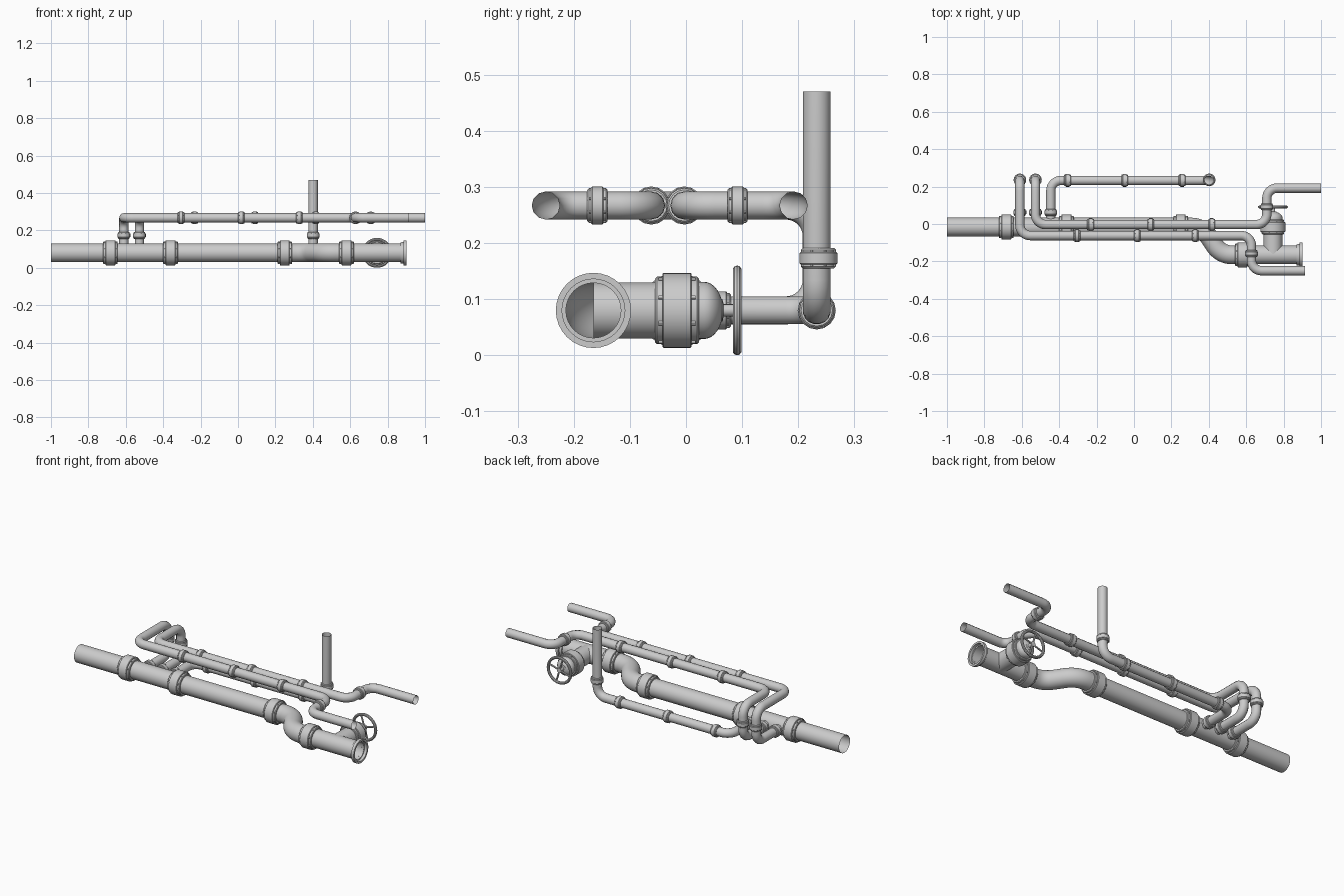
import bpy, bmesh, math
from mathutils import Vector, Matrix

if "Cube" in bpy.data.objects:
    bpy.data.objects.remove(bpy.data.objects["Cube"])

ZL, ZH = 0.08, 0.267          # heights of the low and high pipe runs
YM, YB = -0.016, -0.165       # main pipe centre line before / after the S-bend
X, Y, Z = Vector((1, 0, 0)), Vector((0, 1, 0)), Vector((0, 0, 1))


def add_object(name, bm):
    bmesh.ops.recalc_face_normals(bm, faces=bm.faces)
    mesh = bpy.data.meshes.new(name)
    bm.to_mesh(mesh)
    bm.free()
    ob = bpy.data.objects.new(name, mesh)
    bpy.context.collection.objects.link(ob)
    return ob


def place(ob, pos, axis):
    ob.location = pos
    ob.rotation_euler = axis.to_track_quat('Z', 'Y').to_euler()
    return ob


def rounded_path(points, bend, steps=8):
    """Replace every inner corner by a circular arc of radius bend."""
    pts = [Vector(p) for p in points]
    out = [pts[0]]
    for a, b, c in zip(pts, pts[1:], pts[2:]):
        u, v = (a - b).normalized(), (c - b).normalized()
        half = u.angle(v) / 2
        centre = b + (u + v).normalized() * bend / math.sin(half)
        p0, p1 = b + u * bend / math.tan(half), b + v * bend / math.tan(half)
        r0, r1 = p0 - centre, p1 - centre
        ang = r0.angle(r1)
        for i in range(steps + 1):
            t = i / steps
            out.append(centre + (r0 * math.sin((1 - t) * ang) + r1 * math.sin(t * ang)) / math.sin(ang))
    return out + [pts[-1]]


def pipe(name, points, radius, bend, sides):
    """Open-ended tube swept along a rounded path."""
    path = rounded_path(points, bend)
    bm = bmesh.new()
    tangent = (path[1] - path[0]).normalized()
    side = tangent.orthogonal().normalized()
    prev = None
    for i, p in enumerate(path):
        new = (path[min(i + 1, len(path) - 1)] - path[max(i - 1, 0)]).normalized()
        if 0 < i < len(path) - 1:
            new = ((path[i + 1] - p).normalized() + (p - path[i - 1]).normalized()).normalized()
        side = tangent.rotation_difference(new) @ side
        tangent = new
        up = tangent.cross(side)
        ring = [bm.verts.new(p + radius * (side * math.cos(a) + up * math.sin(a)))
                for a in (2 * math.pi * (k + .5) / sides for k in range(sides))]
        if prev:
            for k in range(sides):
                n = (k + 1) % sides
                bm.faces.new((prev[k], prev[n], ring[n], ring[k]))
        prev = ring
    return add_object(name, bm)


def lathe(profile, sides):
    """Revolve (radius, height) points around z."""
    bm = bmesh.new()
    verts = [bm.verts.new((r, 0, h)) for r, h in profile]
    edges = [bm.edges.new(e) for e in zip(verts, verts[1:])]
    bmesh.ops.spin(bm, geom=verts + edges, cent=(0, 0, 0), axis=(0, 0, 1),
                   angle=2 * math.pi, steps=sides, use_duplicate=False)
    bmesh.ops.remove_doubles(bm, verts=bm.verts, dist=1e-5)
    return bm


coupling_meshes = {}


def coupling(name, pos, axis, r):
    """Bolted collar: wide centre band, two narrower shoulders, ring of bolts."""
    if r not in coupling_meshes:
        small = r < 0.04
        band, shoulder = (0.034, 0.031) if small else (0.067, 0.060)
        w, total = (0.011, 0.018) if small else (0.026, 0.039)
        half = [(r * .98, total), (shoulder - .003, total), (shoulder, total - .003),
                (shoulder, w), (band - .002, w), (band, w - .002)]
        bm = lathe(half + [(a, -h) for a, h in reversed(half)], 16 if small else 32)
        size = 0.004 if small else 0.007
        for k in range(8):
            for s in (-1, 1):
                m = (Matrix.Rotation(math.pi * (k + .5) / 4, 4, 'Z')
                     @ Matrix.Translation((shoulder, 0, s * (w + size * .5))))
                bmesh.ops.create_cone(bm, cap_ends=True, segments=6, radius1=size * .6,
                                      radius2=size * .6, depth=size, matrix=m)
        ob = add_object(name, bm)
        coupling_meshes[r] = ob.data
    else:
        ob = bpy.data.objects.new(name, coupling_meshes[r])
        bpy.context.collection.objects.link(ob)
    return place(ob, pos, axis)


# Main pipe with S-bend, its branch and couplings
R, r = 0.05, 0.025
pipe("main_pipe", [(-1, YM, ZL), (.365, YM, ZL), (.465, YB, ZL), (.885, YB, ZL)], R, .11, 32)
for x, y in ((-.682, YM), (-.361, YM), (.25, YM), (.58, YB)):
    coupling("main_coupling", (x, y, ZL), X, R)

# Open flange at the right end
flange = [(.05, -.03), (.056, -.03), (.058, -.016), (.067, -.016), (.067, 0),
          (.056, 0), (.056, -.016), (.049, -.016)]
place(add_object("end_flange", lathe(flange, 32)), (.9, YB, ZL), X)

# Valve: branch, collar, dome and stem
VX = .743
pipe("valve_branch", [(VX, YB, ZL), (VX, 0, ZL)], R, .05, 32)
coupling("valve_coupling", (VX, -.016, ZL), Y, R)
dome = [(.051, 0)] + [(.051 * math.cos(a), .012 + .034 * math.sin(a))
                      for a in (math.pi / 2 * i / 8 for i in range(8))] + [(0, .046)]
place(add_object("valve_dome", lathe(dome, 32)), (VX, .02, ZL), Y)
stem = [(.02, 0), (.02, .01), (.011, .012), (.011, .03), (.014, .03), (.014, .041), (0, .041)]
place(add_object("valve_stem", lathe(stem, 16)), (VX, .055, ZL), Y)

# Hand wheel
tube = [(.072 + .008 * math.cos(2 * math.pi * i / 10), .008 * math.sin(2 * math.pi * i / 10))
        for i in range(11)]
place(add_object("hand_wheel", lathe(tube, 32)), (VX, .091, ZL), Y)
for k in range(4):
    a = k * math.pi / 2 + .3
    d = X * math.cos(a) + Z * math.sin(a)
    c = Vector((VX, .09, ZL))
    pipe("wheel_spoke", [c + d * .004, c + d * .072], .005, .01, 8)

# Small pipes: two rise behind the main pipe and cross over it, one runs behind
YR = .233
XA, XB, XC = -.61, -.527, -.445
pipe("front_small_pipe", [(XA, YM, ZL), (XA, YR, ZL), (XA, YR, ZH), (XA, -.062, ZH),
                          (.628, -.062, ZH), (.628, -.25, ZH), (.915, -.25, ZH)], r, .055, 12)
pipe("middle_small_pipe", [(XB, YM, ZL), (XB, YR, ZL), (XB, YR, ZH), (XB, -.003, ZH),
                           (.71, -.003, ZH), (.71, .192, ZH), (1, .192, ZH)], r, .055, 12)
pipe("rear_small_pipe", [(XC, YM, ZL), (XC, YR, ZL), (.402, YR, ZL), (.402, YR, .47)], r, .055, 16)

# Small couplings
for x in (XA, XB, XC):
    coupling("branch_coupling", (x, .062, ZL), Y, r)
for x in (XA, XB, .402):
    coupling("riser_coupling", (x, YR + .003, .173), Z, r)
for y, z, xs in ((-.062, ZH, (-.305, .018, .328)), (-.003, ZH, (-.232, .09, .415)),
                 (YR, ZL, (-.355, -.05, .257))):
    for x in xs:
        coupling("run_coupling", (x, y, z), X, r)
coupling("offset_coupling", (.628, -.158, ZH), Y, r)
coupling("offset_coupling", (.71, .092, ZH), Y, r)

# Smooth shading with sharp rims
for ob in bpy.data.objects:
    ob.select_set(True)
    bpy.context.view_layer.objects.active = ob
bpy.ops.object.shade_smooth_by_angle(angle=math.radians(35))
